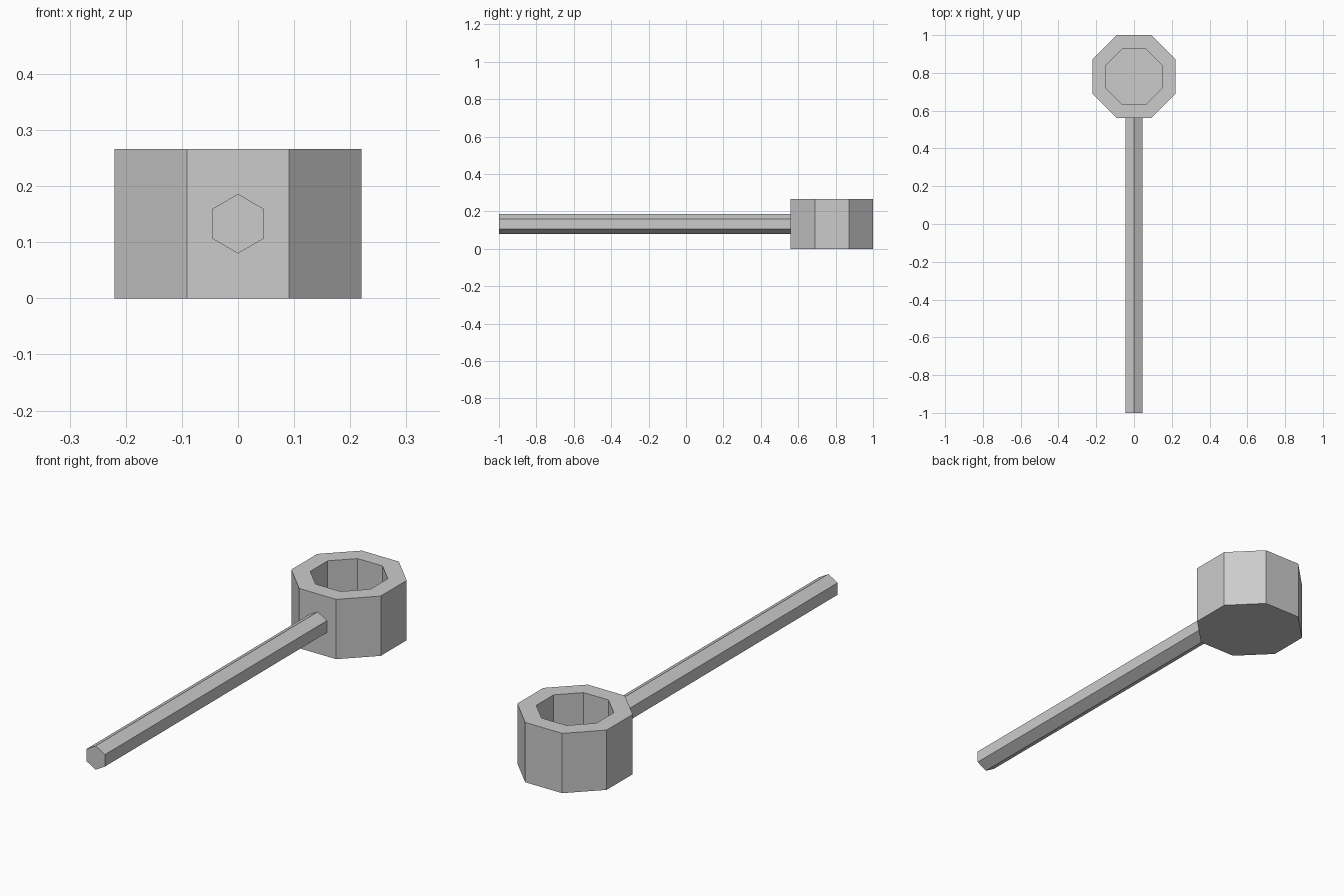
import bpy, bmesh, math
from mathutils import Matrix

cube = bpy.data.objects.get("Cube")
if cube:
    bpy.data.objects.remove(cube, do_unlink=True)

GREY = (0.6, 0.6, 0.6, 1)
metal = bpy.data.materials.new("light_grey")
metal.use_nodes = True
metal.diffuse_color = GREY
metal.node_tree.nodes["Principled BSDF"].inputs["Base Color"].default_value = GREY

HEAD_Y, HEIGHT = 0.78, 0.266
FLOOR = 0.07


def add_object(name, bm):
    bmesh.ops.recalc_face_normals(bm, faces=bm.faces)
    mesh = bpy.data.meshes.new(name)
    bm.to_mesh(mesh)
    bm.free()
    mesh.materials.append(metal)
    obj = bpy.data.objects.new(name, mesh)
    bpy.context.collection.objects.link(obj)
    return obj


def octagon(bm, apothem, z):
    radius = apothem / math.cos(math.pi / 8)
    angles = [math.pi / 8 + i * math.pi / 4 for i in range(8)]
    return [bm.verts.new((radius * math.cos(a), HEAD_Y + radius * math.sin(a), z)) for a in angles]


# Eight-sided cup: outer wall, flat rim, inner wall and floor
bm = bmesh.new()
rings = [octagon(bm, apothem, z) for apothem, z in
         ((0.22, 0), (0.22, HEIGHT), (0.148, HEIGHT), (0.148, FLOOR))]
for low, high in zip(rings, rings[1:]):
    for i in range(8):
        j = (i + 1) % 8
        bm.faces.new((low[i], low[j], high[j], high[i]))
bm.faces.new(rings[0])
bm.faces.new(rings[-1])
add_object("cup", bm)

# Six-sided handle, point up, running forward from the cup
start, end = -1.0, 0.565
bm = bmesh.new()
bmesh.ops.create_cone(bm, cap_ends=True, segments=6, radius1=0.053, radius2=0.053,
                      depth=end - start)
bmesh.ops.transform(bm, verts=bm.verts, matrix=Matrix.Translation((0, (start + end) / 2, HEIGHT / 2))
                    @ Matrix.Rotation(math.pi / 2, 4, "X"))
add_object("handle", bm)
